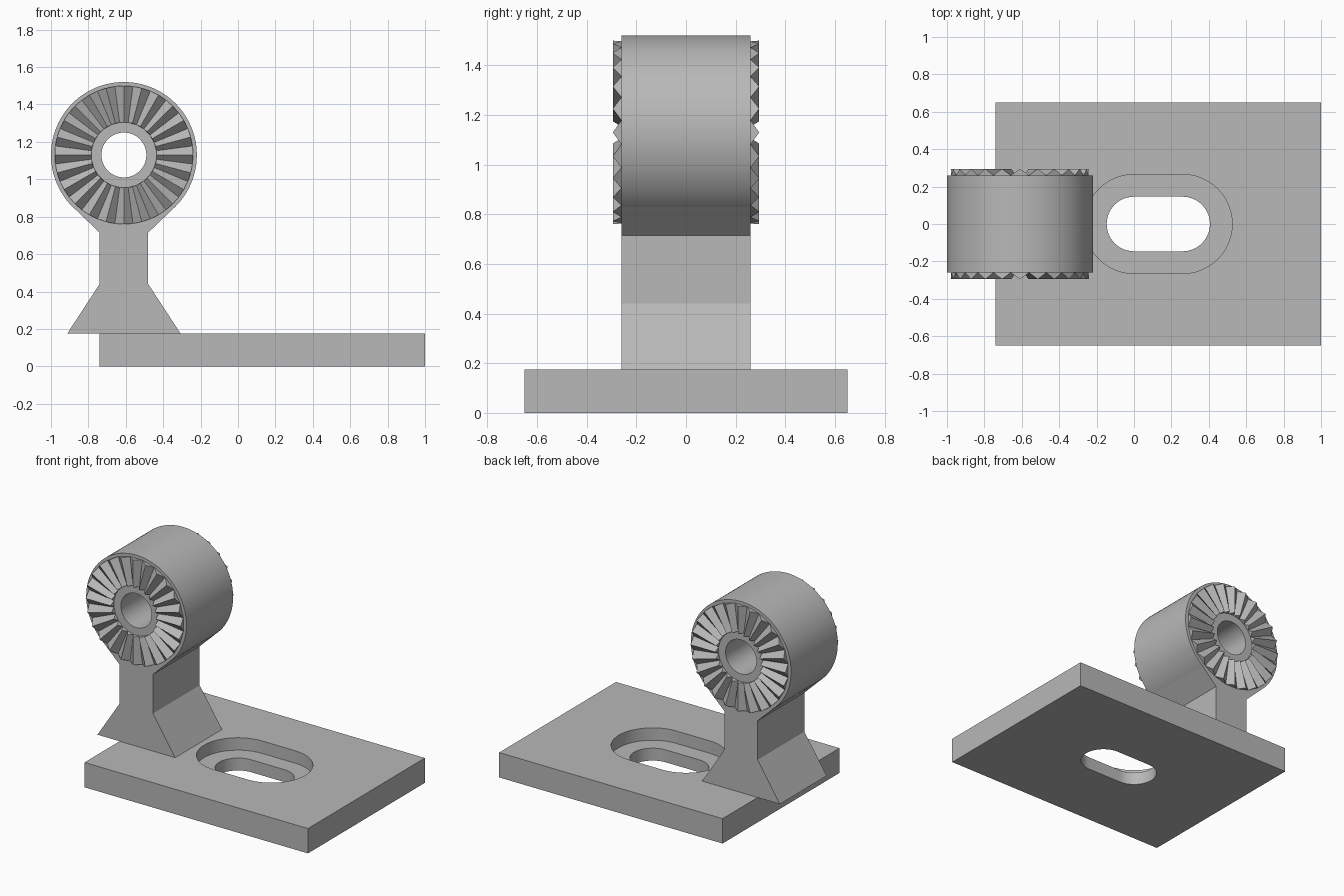
import bpy, bmesh
from math import sin, cos, pi, radians

cube = bpy.data.objects.get("Cube")
if cube:
    bpy.data.objects.remove(cube, do_unlink=True)

gray = bpy.data.materials.new("plain_gray")
gray.use_nodes = True
color = (0.48, 0.48, 0.48, 1)
gray.diffuse_color = color
for node in gray.node_tree.nodes:
    if node.type == 'BSDF_PRINCIPLED':
        node.inputs["Base Color"].default_value = color

HUB_X, HUB_Z, HUB_R, BORE_R = -0.61, 1.13, 0.39, 0.12
HALF_W = 0.26
PLATE_H = 0.175


def finish(name, bm, smooth=False):
    bmesh.ops.recalc_face_normals(bm, faces=bm.faces)
    mesh = bpy.data.meshes.new(name)
    bm.to_mesh(mesh)
    bm.free()
    mesh.materials.append(gray)
    obj = bpy.data.objects.new(name, mesh)
    bpy.context.collection.objects.link(obj)
    if smooth:
        activate(obj)
        bpy.ops.object.shade_smooth_by_angle(angle=radians(25))
    return obj


def activate(obj):
    bpy.ops.object.select_all(action='DESELECT')
    obj.select_set(True)
    bpy.context.view_layer.objects.active = obj


def prism(name, points, offset):
    """Closed outline of 3D points swept along an offset vector."""
    bm = bmesh.new()
    face = bm.faces.new([bm.verts.new(p) for p in points])
    swept = bmesh.ops.extrude_face_region(bm, geom=[face], use_keep_orig=True)
    verts = [v for v in swept["geom"] if isinstance(v, bmesh.types.BMVert)]
    bmesh.ops.translate(bm, verts=verts, vec=offset)
    return finish(name, bm)


def cut_slot(target, radius, bottom, top):
    """Cut a slot with round ends along x."""
    n = 24
    outline = []
    for cx, start in ((0.26, -pi / 2), (0, pi / 2)):
        for i in range(n + 1):
            a = start + pi * i / n
            outline.append((cx + radius * cos(a), radius * sin(a), bottom))
    cutter = prism("slot_cutter", outline, (0, 0, top - bottom))
    cutter.hide_render = True
    mod = target.modifiers.new("slot", 'BOOLEAN')
    mod.operation = 'DIFFERENCE'
    mod.solver = 'EXACT'
    mod.object = cutter
    activate(target)
    bpy.ops.object.modifier_apply(modifier=mod.name)
    bpy.data.objects.remove(cutter, do_unlink=True)


# Base plate with a stepped slot
plate = prism("base_plate", [(-0.74, -0.65, 0), (1, -0.65, 0), (1, 0.65, 0), (-0.74, 0.65, 0)],
              (0, 0, PLATE_H))
cut_slot(plate, 0.265, PLATE_H / 2, 0.3)
cut_slot(plate, 0.146, -0.1, 0.3)
activate(plate)
bpy.ops.object.shade_smooth_by_angle(angle=radians(25))

# Post: flared foot, straight neck, shoulders tangent to the hub
half = [(0.303, PLATE_H), (0.13, 0.44), (0.13, 0.715), (0.25, 0.83)]
profile = half + [(-x, z) for x, z in reversed(half)]
prism("post", [(HUB_X + x, -HALF_W, z) for x, z in profile], (0, 2 * HALF_W, 0))


def polar(r, a, y):
    return (HUB_X + r * cos(a), y, HUB_Z + r * sin(a))


# Hub: thick tube along y
bm = bmesh.new()
N = 96
section = [(HUB_R, -HALF_W), (HUB_R, HALF_W), (BORE_R, HALF_W), (BORE_R, -HALF_W)]
rings = [[bm.verts.new(polar(r, 2 * pi * i / N, y)) for i in range(N)] for r, y in section]
for k in range(4):
    a, b = rings[k], rings[(k + 1) % 4]
    for i in range(N):
        j = (i + 1) % N
        bm.faces.new((a[i], a[j], b[j], b[i]))
finish("hub", bm, smooth=True)

# Radial locking teeth on both hub ends
TEETH, R_IN, R_OUT, TIP = 24, 0.175, 0.37, 0.295
for side, label in ((-1, "front_teeth"), (1, "back_teeth")):
    bm = bmesh.new()
    for t in range(TEETH):
        mid, step = 2 * pi * t / TEETH, pi / TEETH
        inner, outer = [
            [bm.verts.new(polar(r, mid + d * step, side * y))
             for d, y in ((-1, HALF_W), (0, TIP), (1, HALF_W))]
            for r in (R_IN, R_OUT)]
        for i in range(3):
            j = (i + 1) % 3
            bm.faces.new((inner[i], inner[j], outer[j], outer[i]))
        bm.faces.new(inner)
        bm.faces.new(outer)
    finish(label, bm)
